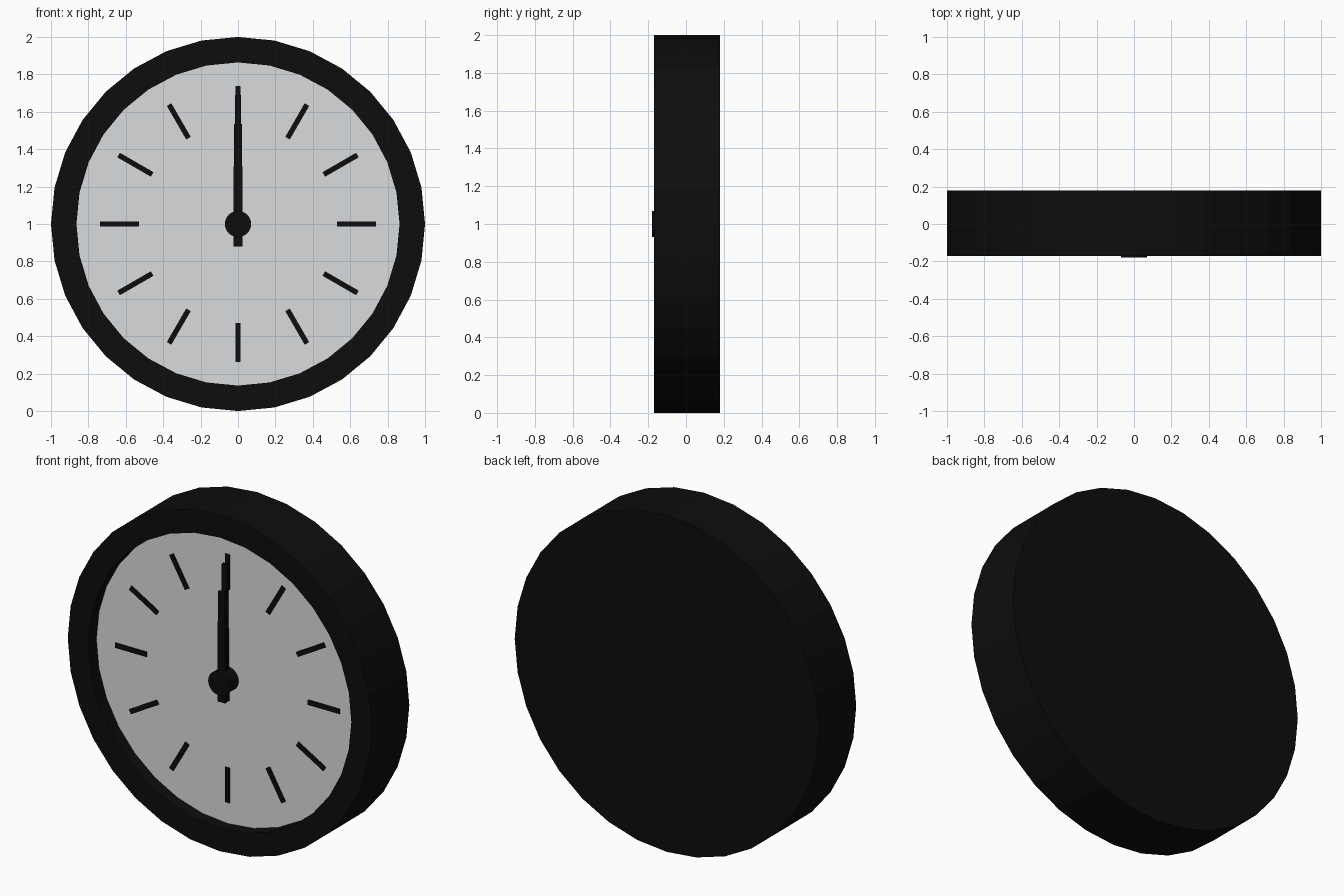
import bpy, bmesh, math
from mathutils import Matrix

if "Cube" in bpy.data.objects:
    bpy.data.objects.remove(bpy.data.objects["Cube"])

SIDES = 32
DIAL_Y = -0.095
CZ = 1.0


def material(name, rgb):
    m = bpy.data.materials.new(name)
    m.diffuse_color = (*rgb, 1)
    m.use_nodes = True
    m.node_tree.nodes["Principled BSDF"].inputs["Base Color"].default_value = m.diffuse_color
    return m


BLACK = material("black", (0.004, 0.004, 0.004))
WHITE = material("off_white", (0.70, 0.71, 0.73))


def finish(name, bm, mat):
    bmesh.ops.recalc_face_normals(bm, faces=bm.faces)
    me = bpy.data.meshes.new(name)
    bm.to_mesh(me)
    bm.free()
    me.materials.append(mat)
    ob = bpy.data.objects.new(name, me)
    ob.location.z = CZ
    bpy.context.collection.objects.link(ob)
    return ob


def ring(bm, r, y):
    return [bm.verts.new((r * math.sin(2 * math.pi * i / SIDES), y,
                          r * math.cos(2 * math.pi * i / SIDES)))
            for i in range(SIDES)]


def lathe(name, profile, mat, cap_start=True, cap_end=True):
    """Sweep (radius, y) points round the clock axis."""
    bm = bmesh.new()
    rings = [ring(bm, r, y) for r, y in profile]
    for a, b in zip(rings, rings[1:]):
        for i in range(SIDES):
            j = (i + 1) % SIDES
            bm.faces.new((a[i], a[j], b[j], b[i]))
    if cap_start:
        bm.faces.new(rings[0])
    if cap_end:
        bm.faces.new(rings[-1])
    return finish(name, bm, mat)


def bar(name, w0, w1, z0, z1, y0, y1, angle=0):
    """Flat tapered strip pointing outward at the given angle."""
    bm = bmesh.new()
    outline = [(-w0 / 2, z0), (w0 / 2, z0), (w1 / 2, z1), (-w1 / 2, z1)]
    face = bm.faces.new([bm.verts.new((x, y0, z)) for x, z in outline])
    ext = bmesh.ops.extrude_face_region(bm, geom=[face])
    verts = [v for v in ext["geom"] if isinstance(v, bmesh.types.BMVert)]
    bmesh.ops.translate(bm, verts=verts, vec=(0, y1 - y0, 0))
    bm.transform(Matrix.Rotation(angle, 4, 'Y'))
    return finish(name, bm, BLACK)


# Case: flat back, outer wall, front rim and inner lip
lathe("case", [(1, 0.18), (1, -0.17), (0.864, -0.17), (0.864, DIAL_Y)],
      BLACK, cap_end=False)

# Recessed dial
bm = bmesh.new()
bm.faces.new(ring(bm, 0.864, DIAL_Y))
dial = finish("dial", bm, WHITE)
if dial.data.polygons[0].normal.y > 0:
    dial.data.flip_normals()

# Hour marks
for h in range(12):
    bar(f"hour_mark_{h}", 0.028, 0.028, 0.53, 0.737,
        DIAL_Y, DIAL_Y - 0.008, h * math.pi / 6)

# Hands, both at twelve, and the centre hub
bar("minute_hand", 0.05, 0.03, -0.12, 0.69, -0.115, -0.132)
bar("hour_hand", 0.05, 0.043, -0.12, 0.535, -0.14, -0.158)
lathe("hub", [(0.07, DIAL_Y), (0.07, -0.18)], BLACK)
